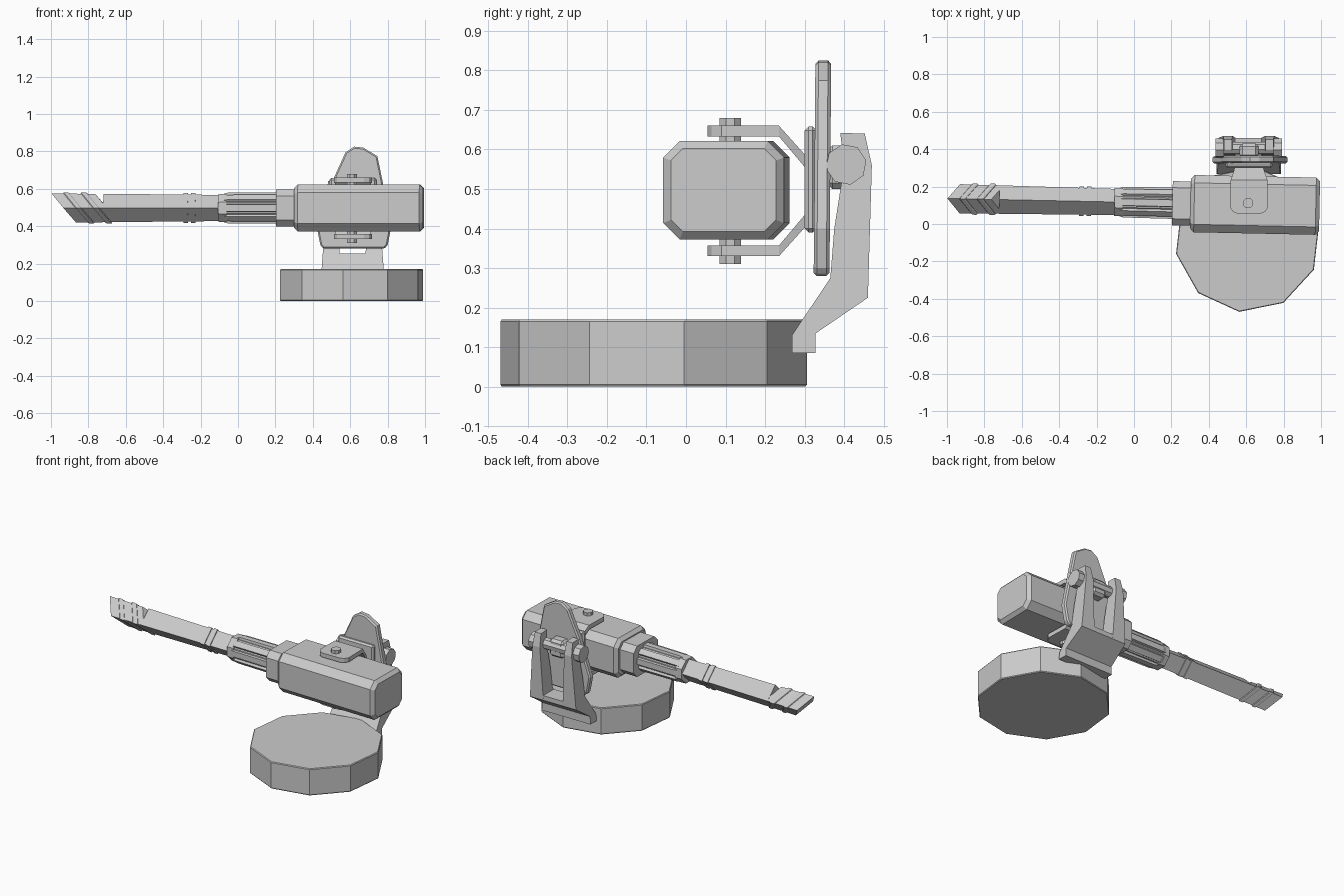
import bpy, bmesh, math
from mathutils import Matrix, Vector

if "Cube" in bpy.data.objects:
    bpy.data.objects.remove(bpy.data.objects["Cube"])


def add_object(name, bm, bevel=0.0):
    bmesh.ops.recalc_face_normals(bm, faces=bm.faces)
    mesh = bpy.data.meshes.new(name)
    bm.to_mesh(mesh)
    bm.free()
    ob = bpy.data.objects.new(name, mesh)
    bpy.context.collection.objects.link(ob)
    if bevel:
        m = ob.modifiers.new("bevel", 'BEVEL')
        m.width, m.segments, m.limit_method = bevel, 1, 'ANGLE'
        m.angle_limit = math.radians(50)
    return ob


def loft(name, rings, bevel=0.0):
    """Skin a list of equal-length point rings and cap both ends."""
    bm = bmesh.new()
    rows = [[bm.verts.new(p) for p in r] for r in rings]
    n = len(rows[0])
    for a, b in zip(rows, rows[1:]):
        for i in range(n):
            j = (i + 1) % n
            bm.faces.new((a[i], a[j], b[j], b[i]))
    bm.faces.new(rows[0])
    bm.faces.new(rows[-1])
    return add_object(name, bm, bevel)


def polygon(n, r, phase=0.0):
    return [(r * math.cos(phase + i * math.tau / n), r * math.sin(phase + i * math.tau / n))
            for i in range(n)]


# Gun parts are lofted along x, then turned slightly about z
GY, GZ = 0.102, 0.497
TURN = (Matrix.Translation((0.65, GY, 0)) @ Matrix.Rotation(math.radians(-1.2), 4, 'Z')
        @ Matrix.Translation((-0.65, -GY, 0)))


def gun_part(name, stations, slant=0.0):
    """Stations are (x, section); slant pushes x back as z drops."""
    rings = [[(x - slant * v, GY + u, GZ + v) for u, v in sec] for x, sec in stations]
    ob = loft(name, rings)
    ob.data.transform(TURN)
    return ob


def octagon(hy, hz, c):
    return [(hy, hz - c), (hy - c, hz), (c - hy, hz), (-hy, hz - c),
            (-hy, c - hz), (c - hy, -hz), (hy - c, -hz), (hy, c - hz)]


def diamond(r):
    return polygon(4, r)


# Base disc
loft("base_disc", [[(0.607 + x, -0.082 + y, z) for x, y in polygon(10, r, math.radians(-96.6))]
                   for z, r in ((0, 0.386), (0.005, 0.39), (0.165, 0.39), (0.17, 0.386))])

# Receiver and collar
small, big = octagon(0.133, 0.105, 0.03), octagon(0.153, 0.125, 0.042)
gun_part("receiver", [(0.302, small), (0.322, big), (0.972, big), (0.992, small)])
gun_part("collar", [(0.205, octagon(0.118, 0.098, 0.035)), (0.31, octagon(0.118, 0.098, 0.035))])

# Fluted section: core with ribs
core = polygon(8, 0.074, math.pi / 8)
gun_part("fluted_core", [(-0.10, core), (0.22, core)])
gun_part("fluted_end", [(-0.105, polygon(8, 0.08, math.pi / 8)),
                        (-0.06, polygon(8, 0.082, math.pi / 8))])
for i in range(8):
    a = i * math.pi / 4
    c, s = math.cos(a), math.sin(a)

    def rib(h):
        return [(c * r - s * t, s * r + c * t)
                for r, t in ((0.06, -0.022), (h, -0.018), (h, 0.018), (0.06, 0.022))]
    gun_part(f"flute_rib_{i}", [(-0.09, rib(0.072)), (-0.055, rib(0.082)), (0.21, rib(0.084))])

# Barrel: square section standing on its edge, with slanted muzzle
K = 0.84
gun_part("barrel", [(-0.72, diamond(0.076)), (-0.10, diamond(0.070))])
gun_part("muzzle", [(-0.932, diamond(0.078)), (-0.70, diamond(0.075))], K)
for i, (x0, x1) in enumerate(((-0.868, -0.835), (-0.775, -0.74))):
    gun_part(f"muzzle_band_{i}", [(x0, diamond(0.079)), (x0 + 0.006, diamond(0.084)),
                                  (x1 - 0.006, diamond(0.084)), (x1, diamond(0.079))], K)
for i, x in enumerate((-0.28, -0.24)):
    gun_part(f"barrel_ring_{i}", [(x - 0.012, diamond(0.079)), (x + 0.012, diamond(0.079))])

# Bent clevis arms and pins, mirrored above and below the receiver
PX = 0.615
arm = ((0.055, 0.06, 0.66, 0.633), (0.065, 0.085, 0.66, 0.633), (0.09, 0.102, 0.66, 0.633),
       (0.235, 0.098, 0.66, 0.633), (0.305, 0.075, 0.582, 0.55))
for label, sign in (("upper", 1), ("lower", -1)):
    def mz(z):
        return 0.495 + sign * (z - 0.495)
    loft(label + "_clevis", [[(PX - w, y, mz(b)), (PX + w, y, mz(b)),
                              (PX + w, y, mz(t)), (PX - w, y, mz(t))] for y, w, t, b in arm])
    loft(label + "_pin", [[(PX - 0.005 + x, 0.112 + y, mz(z))
                           for x, y in polygon(8, 0.029, math.pi / 8)] for z in (0.60, 0.68)])


def box(name, lo, hi, bevel=0.0):
    x0, y0, z0 = lo
    x1, y1, z1 = hi
    return loft(name, [[(x0, y0, z), (x1, y0, z), (x1, y1, z), (x0, y1, z)] for z in (z0, z1)],
                bevel)


# Shield plate with its backing block and rear lug
box("backing_block", (0.49, 0.30, 0.39), (0.74, 0.33, 0.658), 0.01)
shield = ((0.50, 0.63), (0.575, 0.795), (0.62, 0.825), (0.67, 0.82), (0.745, 0.775),
          (0.775, 0.63), (0.82, 0.40), (0.80, 0.30), (0.785, 0.28), (0.455, 0.28),
          (0.44, 0.30), (0.42, 0.40))
loft("shield_plate", [[(x, y + 0.008 * (z - 0.55), z) for x, z in shield]
                      for y in (0.325, 0.365)], 0.008)
box("shield_lug", (0.565, 0.355, 0.50), (0.665, 0.43, 0.61), 0.015)

# Support fork: two tapered arms joined by a foot
side = ((0.268, 0.085), (0.268, 0.13), (0.365, 0.275), (0.375, 0.40), (0.40, 0.56),
        (0.39, 0.642), (0.452, 0.64), (0.47, 0.56), (0.46, 0.225), (0.328, 0.135),
        (0.328, 0.085))
FX = 0.613
for label, s in (("left", -1), ("right", 1)):
    rings = []
    for base, taper in ((0.172, -0.04), (0.06, 0.03)):
        rings.append([(FX + s * (base + taper * (z - 0.085) / 0.555), y, z) for y, z in side])
    loft(label + "_fork_arm", rings)
foot = ((0.268, 0.085), (0.268, 0.13), (0.352, 0.255), (0.46, 0.255), (0.46, 0.225),
        (0.328, 0.135), (0.328, 0.085))
loft("fork_foot", [[(x, y, z) for y, z in foot] for x in (FX - 0.12, FX + 0.12)])

# Axle with end nuts
for name, x0, x1, r in (("axle", 0.46, 0.77, 0.035), ("left_nut", 0.435, 0.48, 0.052),
                        ("right_nut", 0.745, 0.79, 0.052)):
    loft(name, [[(x, 0.405 + y, 0.562 + z) for y, z in polygon(8, r, 0.2)] for x in (x0, x1)])
